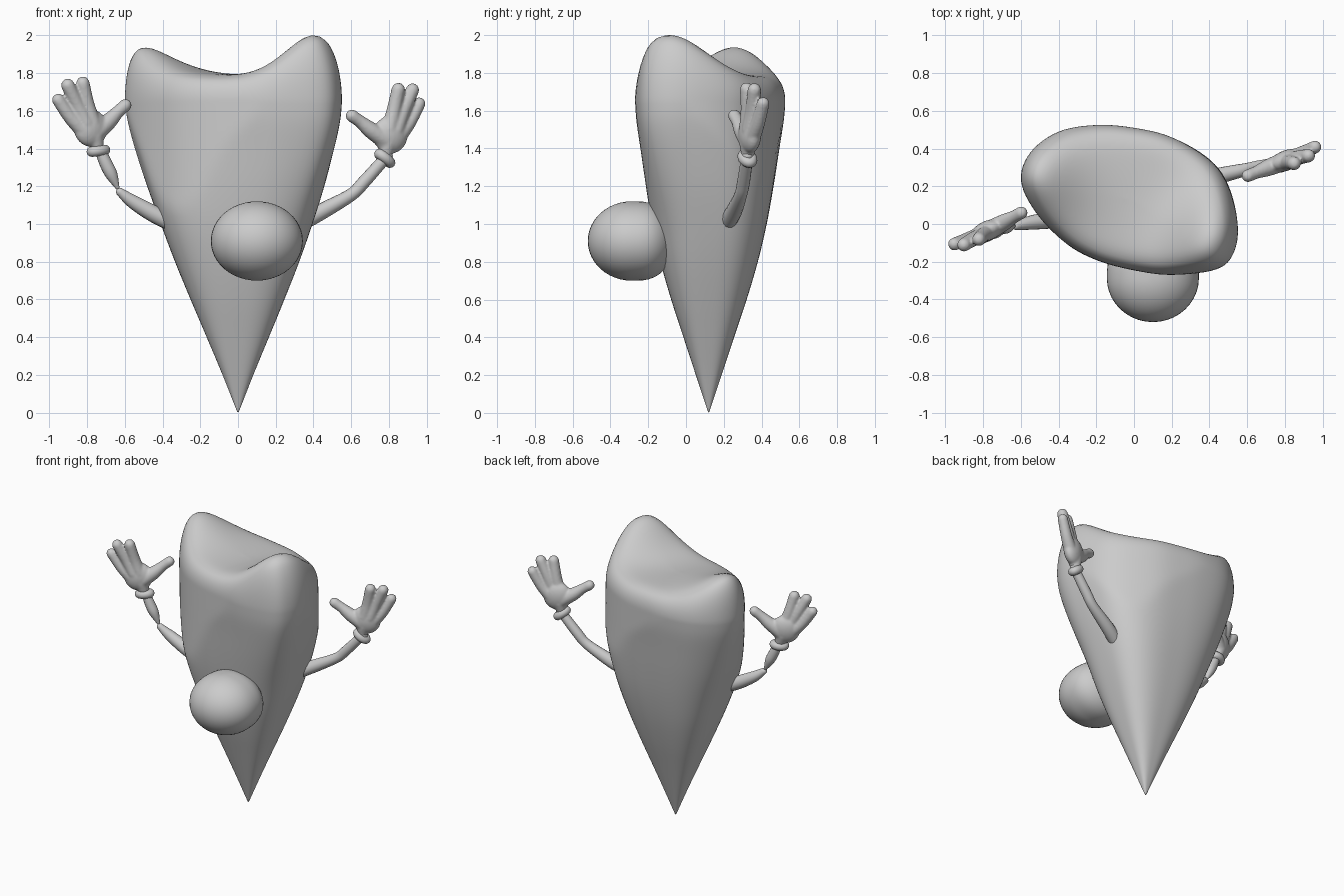
import bpy, bmesh, math
from mathutils import Vector, Matrix

cube = bpy.data.objects.get("Cube")
if cube:
    bpy.data.objects.remove(cube, do_unlink=True)

grey = bpy.data.materials.new("plain_grey")
grey.use_nodes = True
colour = (0.6, 0.6, 0.6, 1)
grey.diffuse_color = colour
grey.node_tree.nodes["Principled BSDF"].inputs["Base Color"].default_value = colour


def finish(name, bm):
    bmesh.ops.recalc_face_normals(bm, faces=bm.faces[:])
    mesh = bpy.data.meshes.new(name)
    bm.to_mesh(mesh)
    bm.free()
    mesh.materials.append(grey)
    mesh.shade_smooth()
    obj = bpy.data.objects.new(name, mesh)
    bpy.context.collection.objects.link(obj)
    return obj


def spline(points, steps, closed=False):
    """Catmull-Rom curve through the points."""
    pts = [Vector(p) for p in points]
    n = len(pts)
    out = []
    for i in range(n if closed else n - 1):
        pick = (lambda k: pts[k % n]) if closed else (lambda k: pts[min(max(k, 0), n - 1)])
        a, b, c, d = (pick(i + k) for k in (-1, 0, 1, 2))
        for j in range(steps):
            t = j / steps
            out.append(0.5 * (2 * b + (c - a) * t + (2 * a - 5 * b + 4 * c - d) * t ** 2
                              + (3 * b - a - 3 * c + d) * t ** 3))
    return out if closed else out + [pts[-1]]


def loft(bm, rings):
    """Skin equal-length rings of points and cap both ends."""
    loops = [[bm.verts.new(p) for p in ring] for ring in rings]
    for lo, hi in zip(loops, loops[1:]):
        for i in range(len(lo)):
            j = (i + 1) % len(lo)
            bm.faces.new((lo[i], lo[j], hi[j], hi[i]))
    for loop, end in ((loops[0], rings[0]), (loops[-1], rings[-1])):
        tip = bm.verts.new(sum((Vector(p) for p in end), Vector()) / len(end))
        for i in range(len(loop)):
            bm.faces.new((loop[i], loop[(i + 1) % len(loop)], tip))


def tube(bm, path, sides=16):
    """Round-ended limb; path holds (point, radius) pairs."""
    pts = spline([(*p, r) for p, r in path], 6)
    pos = [Vector(p[:3]) for p in pts]
    rad = [p[3] for p in pts]
    first, last = (pos[0] - pos[1]).normalized(), (pos[-1] - pos[-2]).normalized()
    cap = [math.radians(a) for a in (85, 65, 45, 22)]
    stations = [(pos[0] + first * rad[0] * math.sin(a), rad[0] * math.cos(a), -first) for a in cap]
    for i, p in enumerate(pos):
        d = pos[min(i + 1, len(pos) - 1)] - pos[max(i - 1, 0)]
        stations.append((p, rad[i], d.normalized()))
    stations += [(pos[-1] + last * rad[-1] * math.sin(a), rad[-1] * math.cos(a), last)
                 for a in reversed(cap)]
    rings = []
    for p, r, d in stations:
        u = d.cross(Vector((0.1, 1, 0.05))).normalized()
        v = d.cross(u)
        rings.append([p + r * (u * math.cos(t) + v * math.sin(t))
                      for t in (math.tau * k / sides for k in range(sides))])
    loft(bm, rings)


# Body: a boxy oval section growing from a point into a skewed two-lobed crown
outline = spline([(-.6, .23), (-.55, .38), (-.4, .49), (-.2, .525), (0, .51), (.2, .46),
                  (.4, .34), (.5, .2), (.55, 0), (.53, -.15), (.44, -.24), (.2, -.27),
                  (0, -.245), (-.2, -.19), (-.37, -.095), (-.52, .06)], 6, closed=True)
centre = Vector((-.02, .13))
foot = Vector((0, .12))
profile = spline([(0, .005, .005), (.2, .142, .17), (.4, .287, .335), (.6, .433, .50),
                  (.8, .573, .645), (1, .70, .76), (1.2, .82, .85), (1.4, .92, .925),
                  (1.55, .98, .98), (1.65, 1, 1)], 5)
rim = 1.65


def boxy(p):
    """Project an offset from the centre on to a rounded-box oval."""
    return p / ((abs(p.x) / .575) ** 2.8 + (abs(p.y) / .4) ** 2.8) ** (1 / 2.8)


def lobe(x, y, peak, along, across):
    dx, dy = x - peak[0], y - peak[1]
    s, t = .93 * dx - .364 * dy, .364 * dx + .93 * dy
    return math.exp(-(s / along) ** 2 - (t / across) ** 2)


def crown(x, y):
    return (1.785 + .245 * lobe(x, y, (.44, -.11), .23, .33)
            + .26 * lobe(x, y, (-.72, .32), .39, .29))


rings = []
for z, sx, sy in profile:
    mid = foot.lerp(centre, (z / rim) ** 2)
    t = min(max((z - .9) / .65, 0), 1)
    skew = t * t * (3 - 2 * t)
    ring = []
    for p in outline:
        o = p - centre
        b = boxy(o)
        # Corners inside the box stay boxy until they meet the crown outline
        d = b.lerp(o, skew) if o.length > b.length else b.lerp(o, skew * .4)
        d = Vector((d.x * sx, d.y * sy))
        d *= min(1, o.length / d.length)
        ring.append((mid.x + d.x, mid.y + d.y, z))
    rings.append(ring)
for k in range(1, 30):
    a = math.pi / 2 * k / 30
    r = math.cos(a) ** 0.5 if k < 15 else math.cos(math.pi / 4) ** 0.5 * (30 - k) / 15.5
    ring = []
    for p in outline:
        x, y = centre + (p - centre) * r
        ring.append((x, y, rim + (crown(x, y) - rim) * (1 - r ** 9) ** 0.5))
    rings.append(ring)
bm = bmesh.new()
loft(bm, rings)
body = finish("body", bm)
relax = body.modifiers.new("relax", 'SMOOTH')
relax.iterations = 3

# Nose: a slightly squashed ball, boxier where it meets the body
bm = bmesh.new()
bmesh.ops.create_uvsphere(bm, u_segments=40, v_segments=24, radius=1)
for v in bm.verts:
    back = max(v.co.y, 0)
    bulge = 1 + .5 * back ** 2 * (1 - back)
    v.co = Vector((.1 + .244 * v.co.x * bulge, -.287 + .233 * v.co.y, .91 + .21 * v.co.z * bulge))
finish("nose", bm)

# Arms
arms = {
    "left_arm": [((.34, .22, 1.01), .045), ((.45, .255, 1.07), .043), ((.6, .29, 1.155), .034),
                 ((.67, .305, 1.225), .034), ((.79, .325, 1.36), .031)],
    "right_upper_arm": [((-.34, .03, 1.0), .045), ((-.45, .02, 1.055), .045),
                        ((-.56, .005, 1.12), .036), ((-.625, -.01, 1.17), .022)],
    "right_forearm": [((-.64, -.01, 1.195), .012), ((-.67, -.015, 1.26), .032),
                      ((-.7, -.02, 1.32), .034), ((-.735, -.025, 1.4), .028)],
}
for name, path in arms.items():
    bm = bmesh.new()
    tube(bm, path)
    finish(name, bm)

# Hands: across / up / forward coordinates measured from the wrist
digits = [
    [((.0, .1, 0), .05), ((-.08, .15, 0), .044), ((-.14, .195, 0), .034), ((-.187, .225, 0), .034)],
    [((.02, .15, .01), .044), ((.045, .25, .015), .039), ((.065, .365, .03), .036)],
    [((.06, .15, .01), .044), ((.1, .25, .01), .039), ((.15, .362, .02), .036)],
    [((.08, .12, 0), .044), ((.14, .19, -.005), .038), ((.2, .29, -.01), .034)],
]


def make_hand(side, wrist, across, axis, roll):
    across = Vector(across).normalized()
    forward = Vector((across.y, -across.x, 0))
    forward *= -1 if forward.y > 0 else 1
    turn = Matrix.Rotation(roll, 3, 'Y')
    wrist = Vector(wrist)

    def place(p):
        return wrist + turn @ (across * p[0] + Vector((0, 0, p[1])) + forward * p[2])

    bm = bmesh.new()
    for path in digits:
        tube(bm, [(place(p), r) for p, r in path])
    palm = bmesh.ops.create_uvsphere(bm, u_segments=24, v_segments=16, radius=1)["verts"]
    for v in palm:
        v.co = place((.032 + .097 * v.co.x, .125 + .1 * v.co.z, .054 * v.co.y))
    tube(bm, [(place((0, 0, 0)), .03), (place((.015, .08, 0)), .05)])
    hand = finish(side + "_hand", bm)
    remesh = hand.modifiers.new("fuse", 'REMESH')
    remesh.mode = 'VOXEL'
    remesh.voxel_size = .008
    remesh.use_smooth_shade = True
    soften = hand.modifiers.new("soften", 'SMOOTH')
    soften.iterations = 4

    # Wrist cuff: an oval ring around the wrist
    up = Vector(axis).normalized()
    wide = (across - up * across.dot(up)).normalized()
    deep = up.cross(wide)
    bm = bmesh.new()
    loops = []
    for k in range(32):
        a = math.tau * k / 32
        out = wide * math.cos(a) + deep * math.sin(a)
        middle = wrist + wide * .038 * math.cos(a) + deep * .023 * math.sin(a)
        loops.append([bm.verts.new(middle + .028 * (out * math.cos(t) + up * math.sin(t)))
                      for t in (math.tau * m / 12 for m in range(12))])
    for i in range(32):
        a, b = loops[i], loops[(i + 1) % 32]
        for k in range(12):
            m = (k + 1) % 12
            bm.faces.new((a[k], a[m], b[m], b[k]))
    finish(side + "_cuff", bm)


make_hand("left", (.778, .325, 1.348), (.93, .37, 0), (.12, .03, .16), 0)
make_hand("right", (-.74, -.025, 1.388), (-.89, -.45, 0), (-.02, 0, .16), math.radians(-6))
